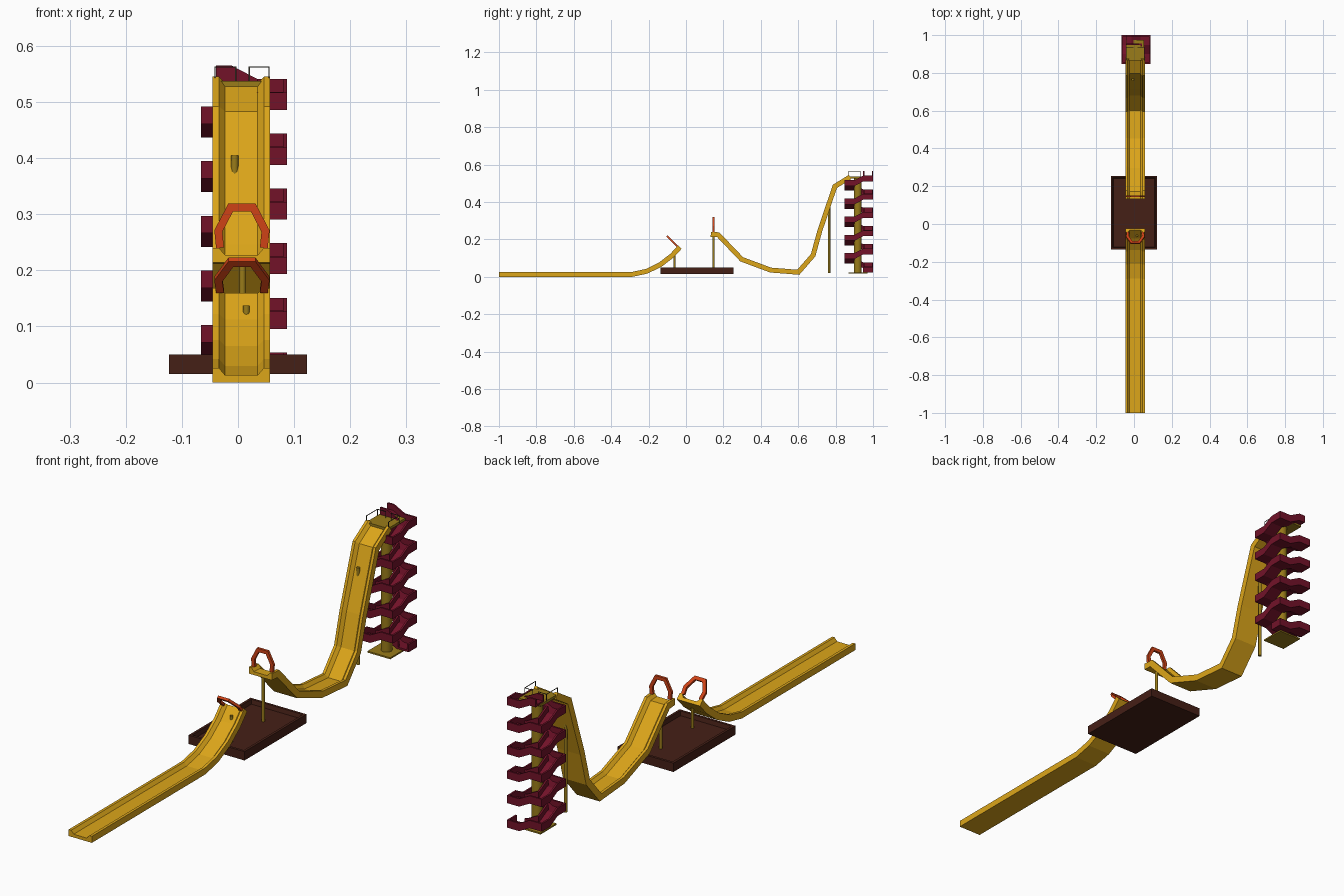
import bpy, bmesh
from math import pi
from mathutils import Vector, Matrix

if "Cube" in bpy.data.objects:
    bpy.data.objects.remove(bpy.data.objects["Cube"])

def material(name, rgb):
    m = bpy.data.materials.new(name)
    m.diffuse_color = (*rgb, 1)
    m.use_nodes = True
    m.node_tree.nodes["Principled BSDF"].inputs["Base Color"].default_value = m.diffuse_color
    return m

YELLOW = material("yellow", (0.72, 0.38, 0.01))
OLIVE = material("dark_yellow", (0.32, 0.20, 0.01))
MAROON = material("maroon", (0.17, 0.006, 0.022))
RED = material("red", (0.62, 0.055, 0.008))
BROWN = material("brown", (0.06, 0.014, 0.008))
DARK = material("dark_metal", (0.05, 0.045, 0.03))

def finish(name, bm, mat):
    bmesh.ops.recalc_face_normals(bm, faces=bm.faces[:])
    me = bpy.data.meshes.new(name)
    bm.to_mesh(me)
    bm.free()
    me.materials.append(mat)
    ob = bpy.data.objects.new(name, me)
    bpy.context.collection.objects.link(ob)
    return ob

def box(name, lo, hi, mat):
    bm = bmesh.new()
    lo, hi = Vector(lo), Vector(hi)
    bmesh.ops.create_cube(bm, size=1, matrix=Matrix.Translation((lo + hi) / 2)
                          @ Matrix.Diagonal((*(hi - lo), 1)))
    return finish(name, bm, mat)

def post(name, x, y, z0, z1, r, mat, sides=10):
    bm = bmesh.new()
    bmesh.ops.create_cone(bm, cap_ends=True, segments=sides, radius1=r, radius2=r,
                          depth=z1 - z0, matrix=Matrix.Translation((x, y, (z0 + z1) / 2)))
    ob = finish(name, bm, mat)
    for p in ob.data.polygons:
        p.use_smooth = len(p.vertices) == 4
    return ob

def sweep(name, path, section, axis, mat, miter_is_first):
    """Mitred sweep: one section coordinate lies along axis, the other along the miter."""
    bm = bmesh.new()
    path, axis = [Vector(p) for p in path], Vector(axis)
    dirs = []
    for a, b in zip(path, path[1:]):
        d = b - a
        dirs.append((d - axis * d.dot(axis)).normalized())
    rings = []
    for i, p in enumerate(path):
        n0 = axis.cross(dirs[max(i - 1, 0)])
        n1 = axis.cross(dirs[min(i, len(dirs) - 1)])
        m = (n0 + n1).normalized()
        m /= m.dot(n0)
        u, v = (m, axis) if miter_is_first else (axis, m)
        rings.append([bm.verts.new(p + u * s + v * t) for s, t in section])
    n = len(section)
    for a, b in zip(rings, rings[1:]):
        for k in range(n):
            bm.faces.new((a[k], a[(k + 1) % n], b[(k + 1) % n], b[k]))
    bm.faces.new(rings[0])
    bm.faces.new(rings[-1])
    return finish(name, bm, mat)

# Slide channels: trough section swept along the rim line
CX = 0.006
half = [(0.051, -0.026), (0.051, 0), (0.04, 0), (0.029, -0.013)]
trough = half + [(-x, z) for x, z in reversed(half)]
launch = [(0.87, 0.545), (0.785, 0.492), (0.703, 0.25), (0.668, 0.122), (0.595, 0.038),
          (0.455, 0.049), (0.305, 0.105), (0.178, 0.238), (0.133, 0.24)]
landing = [(-0.042, 0.168), (-0.085, 0.122), (-0.145, 0.076), (-0.215, 0.042),
           (-0.29, 0.026), (-1, 0.026)]
for name, pts in (("launch_slide", launch), ("landing_slide", landing)):
    # axis -x makes the miter point upward for a path running toward -y
    sweep(name, [(CX, y, z) for y, z in pts], trough, (-1, 0, 0), YELLOW, False)

# Hoops over the jump
hoop = [(-0.039, 0), (-0.042, 0.03), (-0.02, 0.072)]
hoop += [(-x, h) for x, h in reversed(hoop)]
tube = [(0.005, 0.007), (0.005, -0.007), (-0.005, -0.007), (-0.005, 0.007)]
for name, y, z, up in (("launch_hoop", 0.147, 0.24, Vector((0, 0, 1))),
                       ("landing_hoop", -0.047, 0.163, Vector((0, -0.7071, 0.7071)))):
    pts = [Vector((CX + 0.001, y, z)) + Vector((x, 0, 0)) + up * h for x, h in hoop]
    sweep(name, pts, tube, Vector((1, 0, 0)).cross(up), RED, False)

# Support posts
post("high_support", -0.006, 0.765, 0.02, 0.405, 0.007, OLIVE)
post("launch_support", 0.008, 0.147, 0.03, 0.225, 0.006, OLIVE)
post("landing_support", 0.015, -0.062, 0.03, 0.137, 0.006, OLIVE)

# Open tray under the gap
bm = bmesh.new()
bmesh.ops.create_cube(bm, size=1, matrix=Matrix.Translation((0, 0.06, 0.0325))
                      @ Matrix.Diagonal((0.246, 0.39, 0.035, 1)))
top = [f for f in bm.faces if f.normal.z > 0.9]
bmesh.ops.inset_region(bm, faces=top, thickness=0.014)
bmesh.ops.inset_region(bm, faces=top, thickness=0.005, depth=-0.017)
finish("tray", bm, BROWN)

# Tower column, foot and deck
TX, TY = 0.011, 0.924
post("tower_column", TX, TY - 0.006, 0.02, 0.53, 0.021, OLIVE, 16)
box("tower_foot", (TX - 0.05, 0.87, 0.017), (TX + 0.05, 0.97, 0.023), OLIVE)
box("tower_deck", (-0.042, 0.866, 0.527), (0.054, 0.975, 0.537), OLIVE)

# Square spiral stair: walled channel with level corners and ramped sides
corners = [(1, 1), (-1, 1), (-1, -1), (1, -1)]
R, INNER, RISE = 0.05, 0.0235, 0.02437
path = [(TX + R, TY + INNER, 0.0225)]
for i in range(22):
    cx, cy = corners[i % 4]
    nx, ny = corners[(i + 1) % 4]
    z = 0.0225 + RISE * i
    path.append((TX + R * cx, TY + R * cy, z))
    if i < 21:
        for s, h in ((cx if nx != cx else cy, z), (-(cx if nx != cx else cy), z + RISE)):
            if nx != cx:
                path.append((TX + s * INNER, TY + R * cy, h))
            else:
                path.append((TX + R * cx, TY + s * INNER, h))
channel = [(-0.0265, 0), (0.0265, 0), (0.0265, 0.031), (0.0195, 0.031),
           (0.0195, 0.008), (-0.0195, 0.008), (-0.0195, 0.031), (-0.0265, 0.031)]
sweep("spiral_stair", path, channel, (0, 0, 1), MAROON, True)

# Thin deck rails
def rail(name, a, b):
    t = 0.001
    lo = [min(p, q) - t for p, q in zip(a, b)]
    hi = [max(p, q) + t for p, q in zip(a, b)]
    box(name, lo, hi, DARK)

for side, x in (("left", -0.041), ("right", 0.055)):
    rail(side + "_rail_top", (x, 0.867, 0.562), (x, 0.935, 0.562))
    for k, y in enumerate((0.867, 0.935)):
        rail(f"{side}_rail_post_{k + 1}", (x, y, 0.535), (x, y, 0.562))
rail("end_rail_top", (0.02, 0.935, 0.562), (0.055, 0.935, 0.562))
rail("end_rail_post", (0.02, 0.935, 0.535), (0.02, 0.935, 0.562))
rail("inner_rail_top", (-0.041, 0.935, 0.562), (-0.004, 0.935, 0.562))
rail("inner_rail_post", (-0.004, 0.935, 0.535), (-0.004, 0.935, 0.562))
